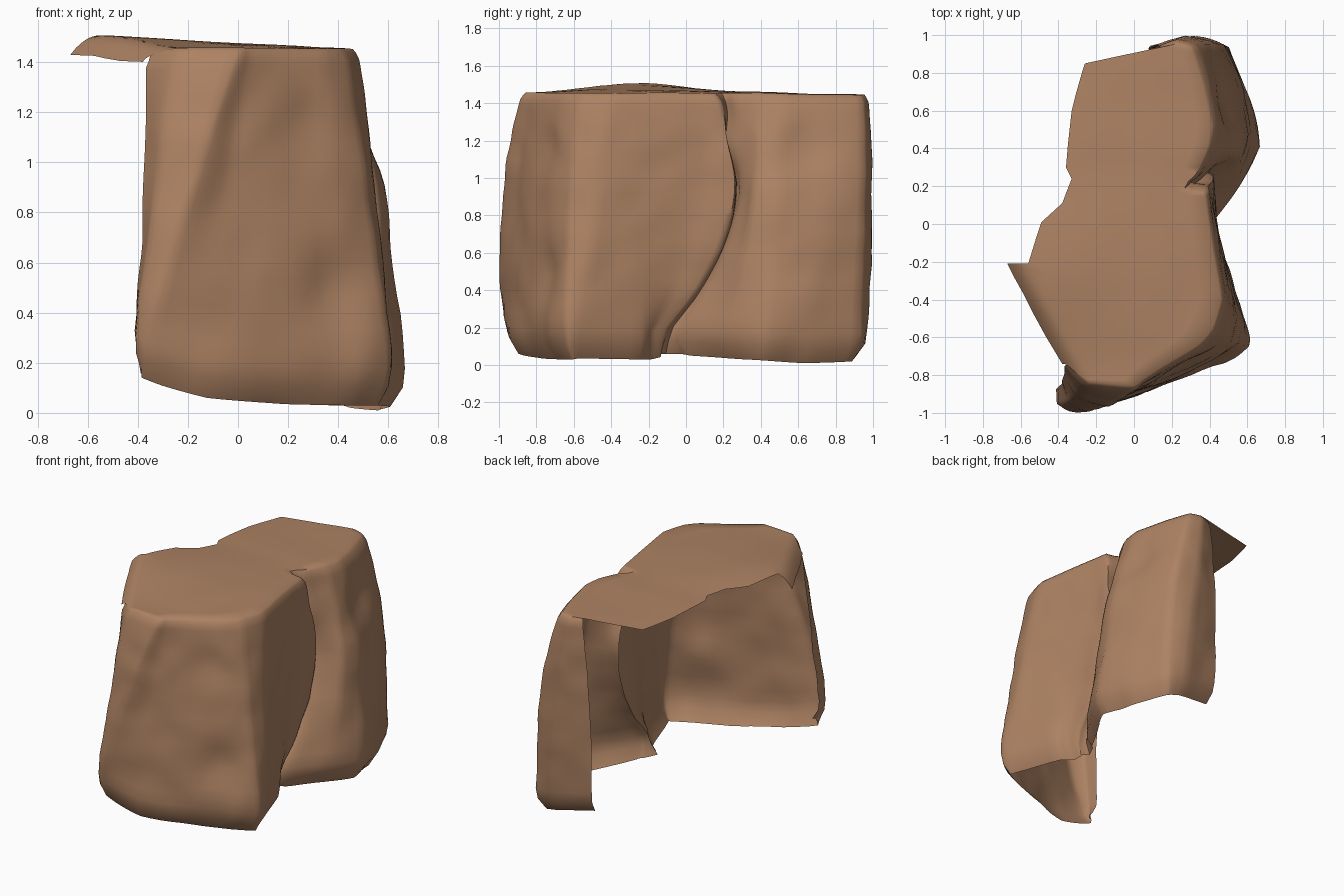
import bpy, bmesh, math
from mathutils import Vector, noise

if "Cube" in bpy.data.objects:
    bpy.data.objects.remove(bpy.data.objects["Cube"])

# Wall plan at three heights: x,y at top (1.45), middle (0.75), low (0.25)
WALL = [
    (-.37, -.74, -.385, -.84, -.425, -.88), (-.25, -.855, -.35, -.945, -.42, -.955),
    (.00, -.88, -.23, -.99, -.36, -.98), (.06, -.84, -.06, -.915, -.10, -.945),
    (.16, -.775, .15, -.84, .20, -.83), (.35, -.66, .40, -.73, .46, -.725),
    (.43, -.57, .54, -.63, .60, -.64), (.48, -.40, .56, -.50, .60, -.55),
    (.44, -.15, .50, -.24, .50, -.24), (.41, .05, .43, .05, .43, -.14),
    (.39, .17, .42, .225, .40, -.05), (.29, .20, .34, .24, .35, -.03),
    (.34, .25, .42, .26, .41, .02), (.41, .40, .56, .34, .56, .22),
    (.43, .52, .60, .48, .66, .42), (.38, .75, .56, .72, .61, .66),
    (.315, .945, .47, .95, .50, .935), (.22, .975, .31, .995, .36, .97),
    (.14, .945, .08, .94, .08, .92)]

# Open left edge of the top slab, one point per wall station
LEFT = [(-.38, -.74), (-.41, -.69), (-.47, -.59), (-.53, -.48), (-.58, -.38),
        (-.63, -.29), (-.67, -.21), (-.56, -.21), (-.52, -.08), (-.49, .01),
        (-.38, .11), (-.33, .24), (-.36, .30), (-.35, .42), (-.33, .60),
        (-.31, .68), (-.27, .82), (-.26, .85), (-.03, .90)]

# Height of the ragged bottom edge per station
BASE = [.20, .17, .14, .06, .035, .03, .03, .035, .03, .03,
        .05, .06, .05, .035, .025, .01, .02, .04, .09]

# Dents and bulges: x, y, z, radius, outward amount
DENTS = [(.50, .62, 1.16, .16, -.03), (.58, .48, .95, .14, .015),
         (.38, -.74, .50, .12, -.035), (.52, -.68, .25, .12, .015),
         (.30, -.72, 1.13, .12, -.02)]

SUB, ROWS, COLS = 5, 26, 14


def sample(seq, t, smooth=.4):
    """Value of a station list at fractional station t."""
    i = min(int(t), len(seq) - 2)
    f = t - i
    p = [Vector(seq[max(0, min(len(seq) - 1, i + k))]) for k in (-1, 0, 1, 2)]
    cat = (p[1] * 2 + (p[2] - p[0]) * f + (p[0] * 2 - p[1] * 5 + p[2] * 4 - p[3]) * f * f
           + (p[1] * 3 - p[0] - p[2] * 3 + p[3]) * f ** 3) * .5
    return p[1].lerp(p[2], f).lerp(cat, smooth)


def wall_point(t, z):
    """Quadratic profile through the three plan outlines."""
    s = sample(WALL, t)
    q = max(z, .18)
    a = (q - .75) * (q - .25) / (.7 * 1.2)
    b = (q - 1.45) * (q - .25) / (-.7 * .5)
    c = (q - 1.45) * (q - .75) / (1.2 * .5)
    # Jog in the crevice between the two blocks
    jog = -.06 * math.exp(-((z - 1.18) / .14) ** 2 - ((t - 11) / 1.2) ** 2)
    return Vector((s[0] * a + s[2] * b + s[4] * c, s[1] * a + s[3] * b + s[5] * c + jog, z))


def top_height(x, y):
    """Gently humped top that droops along the front left lip."""
    hump = .06 * max(0, min(1, .35 - x)) * math.exp(-((y + .25) / .42) ** 2)
    lip = max(0, .888 * (x + .67) + .46 * (y + .21))
    droop = .085 * max(0, 1 - lip / .11) ** 2
    return 1.455 + hump - droop - .025 * max(0, y - .4) \
        + .008 * noise.noise(Vector((x * 3, y * 3, 5)))


bm = bmesh.new()
n = (len(WALL) - 1) * SUB
columns = []
for i in range(n + 1):
    t = i / SUB
    base = sample([(b, 0) for b in BASE], t)[0]
    tangent = wall_point(min(t + .4, 18), .8) - wall_point(max(t - .4, 0), .8)
    out = Vector((tangent.y, -tangent.x, 0)).normalized()
    rim = wall_point(t, 1.45)
    rim_z = top_height(rim.x, rim.y)
    col = []
    # Rock wall, from bottom edge to rim
    for r in range(ROWS + 1):
        f = 1 - (1 - r / ROWS) ** 1.4
        z = base + (rim_z - base) * f
        p = wall_point(t, z)
        bump = .012 * noise.noise(p * 3) + .01 * noise.noise(p * 7)
        for x, y, h, rad, amount in DENTS:
            bump += amount * math.exp(-((p - Vector((x, y, h))).length / rad) ** 2)
        curl = .06 * max(0, 1 - (z - base) / .13) ** 2      # rounded foot
        worn = .022 * max(0, (f - .96) / .04) ** 2          # worn rim
        p += out * (bump * min(1, (1 - f) * 6) - curl - worn)
        col.append(bm.verts.new(p))
    # Top slab, from rim to the open left edge
    rim = col[-1].co.copy()
    rim.z = col[-1].co.z = top_height(rim.x, rim.y)
    edge = sample(LEFT, t, 0)
    for c in range(1, COLS + 1):
        f = 1 - (1 - c / COLS) ** 1.5
        x, y = rim.x + (edge[0] - rim.x) * f, rim.y + (edge[1] - rim.y) * f
        col.append(bm.verts.new((x, y, top_height(x, y))))
    columns.append(col)

for a, b in zip(columns, columns[1:]):
    for r in range(len(a) - 1):
        bm.faces.new((a[r], b[r], b[r + 1], a[r + 1]))

mesh = bpy.data.meshes.new("cliff_rock")
bm.to_mesh(mesh)
bm.free()
rock = bpy.data.objects.new("cliff_rock", mesh)
bpy.context.collection.objects.link(rock)

brown = bpy.data.materials.new("rock brown")
brown.diffuse_color = (.42, .225, .125, 1)
brown.use_nodes = True
brown.node_tree.nodes["Principled BSDF"].inputs["Base Color"].default_value = brown.diffuse_color
mesh.materials.append(brown)

bpy.context.view_layer.objects.active = rock
rock.select_set(True)
bpy.ops.object.shade_smooth_by_angle(angle=1.0)
